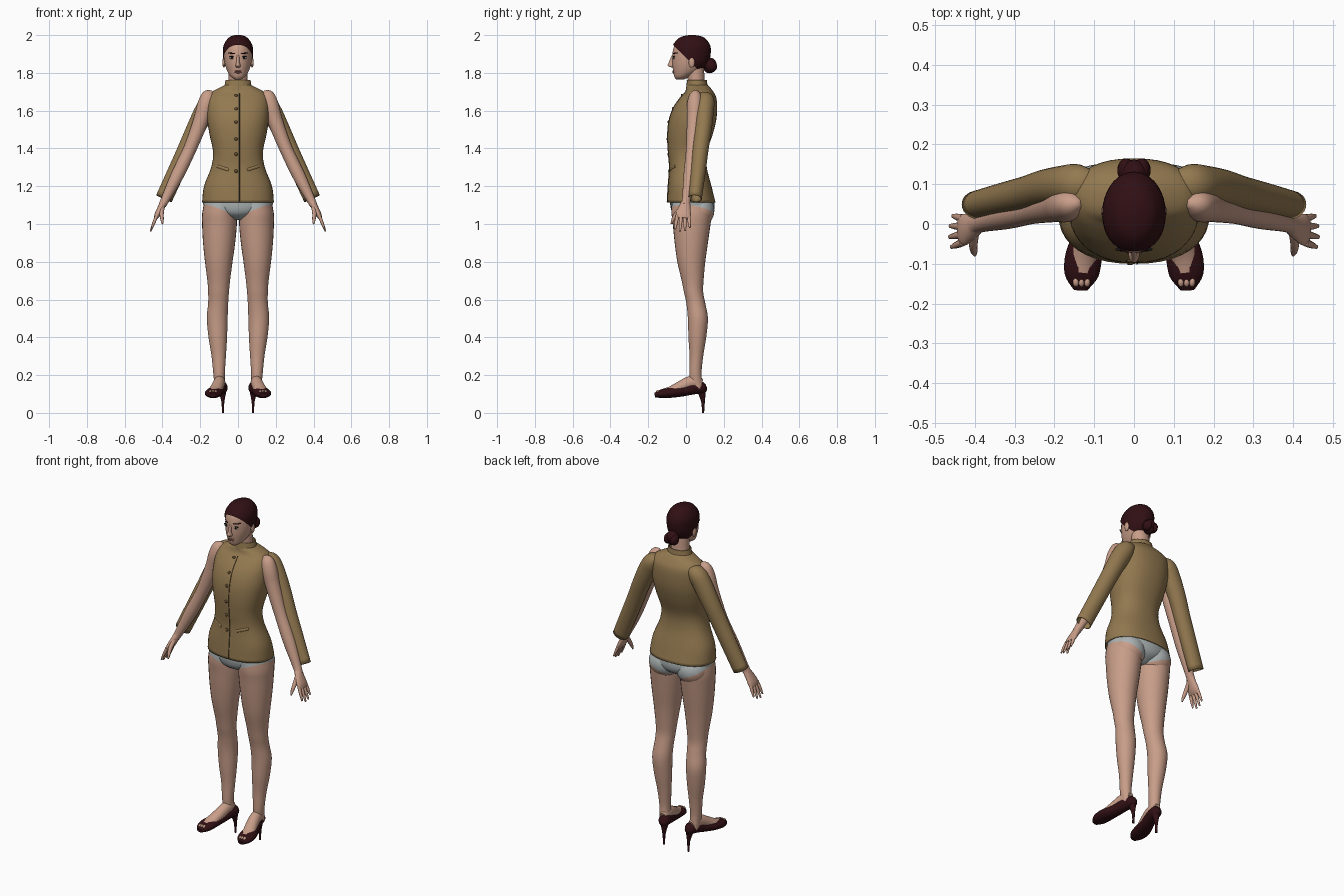
import bpy, bmesh, math
from mathutils import Vector, Matrix
from mathutils.bvhtree import BVHTree

if "Cube" in bpy.data.objects:
    bpy.data.objects.remove(bpy.data.objects["Cube"], do_unlink=True)


def material(name, r, g, b):
    mat = bpy.data.materials.new(name)
    mat.use_nodes = True
    mat.diffuse_color = (r, g, b, 1)
    shader = mat.node_tree.nodes["Principled BSDF"]
    shader.inputs["Base Color"].default_value = (r, g, b, 1)
    shader.inputs["Roughness"].default_value = 0.8
    return mat


skin = material("skin", 0.58, 0.34, 0.25)
cloth = material("olive tan cloth", 0.29, 0.19, 0.08)
maroon = material("dark maroon", 0.03, 0.005, 0.007)
grey = material("pale grey", 0.42, 0.46, 0.46)
lip_red = material("lip red", 0.35, 0.14, 0.12)
black = material("near black", 0.01, 0.008, 0.008)
bronze = material("button brown", 0.12, 0.075, 0.03)


def finish(name, bm, mats, mirror=False, shell=0):
    """Turn a bmesh into a smooth object, optionally mirrored or thickened."""
    mesh = bpy.data.meshes.new(name)
    bm.to_mesh(mesh)
    bm.free()
    mesh.shade_smooth()
    mesh.set_sharp_from_angle(angle=math.radians(55))
    for mat in mats:
        mesh.materials.append(mat)
    obj = bpy.data.objects.new(name, mesh)
    bpy.context.collection.objects.link(obj)
    if shell:
        solid = obj.modifiers.new("Thickness", 'SOLIDIFY')
        solid.thickness = shell
    if mirror:
        mod = obj.modifiers.new("Mirror", 'MIRROR')
        mod.use_mirror_merge = False
    return obj


def smooth_rows(rows, steps):
    """Catmull-Rom interpolation through (x, y, z, radius_a, radius_b) rows."""
    pts = [Vector(r) for r in rows]
    out = []
    for i in range(len(pts) - 1):
        p, q = pts[i], pts[i + 1]
        before, after = pts[max(i - 1, 0)], pts[min(i + 2, len(pts) - 1)]
        for s in range(steps):
            t = s / steps
            out.append(p * (1 - t) + q * t if steps == 1 else
                       (p * 2 + (q - before) * t
                        + (before * 2 - p * 5 + q * 4 - after) * t ** 2
                        + (p * 3 - before - q * 3 + after) * t ** 3) / 2)
    return out + [pts[-1]]


def loft_mesh(rows, ref=None, seg=28, steps=4, caps=True, power=2):
    """Skin elliptical rings; level rings without ref, else across the path."""
    bm = bmesh.new()
    path = smooth_rows(rows, steps)
    rings = []
    for i, row in enumerate(path):
        u, v = Vector((1, 0, 0)), Vector((0, 1, 0))
        if ref:
            ahead, behind = path[min(i + 1, len(path) - 1)], path[max(i - 1, 0)]
            t = Vector((ahead - behind)[:3]).normalized()
            u = Vector(ref).cross(t).normalized()
            v = t.cross(u)
        ring = []
        for k in range(seg):
            ang = math.tau * k / seg
            c, s = math.cos(ang), math.sin(ang)
            c = math.copysign(abs(c) ** (2 / power), c)
            s = math.copysign(abs(s) ** (2 / power), s)
            ring.append(bm.verts.new(Vector(row[:3]) + u * row[3] * c + v * row[4] * s))
        rings.append(ring)
    for low, high in zip(rings, rings[1:]):
        for k in range(seg):
            n = (k + 1) % seg
            bm.faces.new((low[k], low[n], high[n], high[k]))
    if caps:
        bm.faces.new(rings[0][::-1])
        bm.faces.new(rings[-1])
    return bm


def loft(name, rows, mat, mirror=False, shell=0, **options):
    return finish(name, loft_mesh(rows, **options), [mat], mirror, shell)


def blob_mesh(loc, radii, seg=20):
    bm = bmesh.new()
    bmesh.ops.create_uvsphere(bm, u_segments=seg, v_segments=seg // 2, radius=1,
                              matrix=Matrix.LocRotScale(Vector(loc), None, Vector(radii)))
    return bm


def blob(name, loc, radii, mat, mirror=False):
    return finish(name, blob_mesh(loc, radii), [mat], mirror)


def cut(bm, point, normal, remove=False):
    bmesh.ops.bisect_plane(bm, geom=bm.verts[:] + bm.edges[:] + bm.faces[:],
                           plane_co=point, plane_no=normal, clear_inner=remove)


def paint_briefs(bm):
    """Cut along the leg opening and give everything above it the second colour."""
    point, normal = Vector((0, 0, 1.03)), Vector((-0.4, 0.15, 1))
    cut(bm, point, normal)
    for face in bm.faces:
        face.material_index = int((face.calc_center_median() - point).dot(normal) > 0)
    return bm


def front_of(obj):
    """Return a function giving the front surface y at any x, z."""
    mesh = obj.data
    tree = BVHTree.FromPolygons([v.co for v in mesh.vertices],
                                [p.vertices[:] for p in mesh.polygons])
    return lambda x, z: tree.ray_cast(Vector((x, -1, z)), Vector((0, 1, 0)))[0].y


ALONG_ARM, ALONG_FOOT = (0, 1, 0), (0, 0, 1)

# Legs, hips and briefs
leg = [(.095, .06, .13, .027, .034), (.1, .05, .2, .03, .032), (.102, .055, .3, .038, .036),
       (.107, .06, .4, .049, .047), (.11, .063, .5, .055, .053), (.105, .052, .58, .053, .05),
       (.103, .04, .64, .055, .051), (.102, .035, .7, .06, .058), (.102, .028, .8, .073, .074),
       (.1, .028, .9, .085, .088), (.098, .03, 1, .092, .1), (.098, .03, 1.06, .091, .107),
       (.09, .03, 1.13, .085, .105)]
finish("leg", paint_briefs(loft_mesh(leg)), [skin, grey], mirror=True)
finish("buttock", paint_briefs(blob_mesh((.088, .068, 1.07), (.09, .082, .085), 32)),
       [skin, grey], mirror=True)
loft("briefs", [(0, .035, 1.02, .03, .05), (0, .035, 1.05, .12, .1),
                (0, .035, 1.09, .18, .117), (0, .03, 1.15, .18, .115)], grey)

# Feet and peep-toe stiletto shoes
loft("foot", [(.093, .08, .15, .02, .03), (.096, .05, .16, .029, .036), (.1, .015, .157, .031, .035),
              (.11, -.03, .137, .033, .031), (.124, -.08, .115, .035, .026),
              (.13, -.12, .108, .03, .02)], skin, True, ref=ALONG_FOOT)
loft("shoe", [(.08, .107, .14, .01, .014), (.083, .09, .135, .029, .031), (.094, .04, .13, .034, .032),
              (.11, -.02, .115, .037, .028), (.126, -.08, .108, .046, .028),
              (.132, -.13, .101, .042, .023), (.134, -.165, .094, .018, .012)],
     maroon, True, ref=ALONG_FOOT)
loft("shoe_heel", [(.08, .09, 0, .006, .006), (.08, .09, .06, .008, .01),
                   (.083, .08, .125, .024, .026)], maroon, True)
for i in range(3):
    blob("toe", (.118 + .014 * i, -.145, .113), (.008, .013, .009), skin, True)

# Jacket body, collar and sleeves
jacket = loft("jacket_body", [
    (0, .028, 1.115, .19, .128), (0, .02, 1.2, .18, .115), (0, .011, 1.3, .142, .099),
    (0, .008, 1.38, .132, .102), (0, .021, 1.47, .15, .119), (0, .035, 1.55, .163, .125),
    (0, .05, 1.62, .165, .115), (0, .065, 1.67, .16, .095), (0, .07, 1.7, .138, .075),
    (0, .064, 1.725, .09, .062), (0, .058, 1.74, .06, .05)],
    cloth, shell=.005, seg=40, caps=False, power=2.3)
loft("collar", [(0, .06, 1.715, .076, .06), (0, .058, 1.74, .07, .055), (0, .058, 1.762, .066, .052)],
     cloth, shell=.006, caps=False)
loft("sleeve", [(.095, .1, 1.675, .02, .03), (.14, .1, 1.655, .048, .05), (.176, .097, 1.6, .053, .05),
                (.226, .09, 1.5, .049, .046), (.271, .077, 1.4, .047, .043),
                (.33, .063, 1.27, .046, .04), (.392, .048, 1.135, .045, .036)],
     cloth, True, .004, ref=ALONG_ARM, caps=False)

# Buttons, front edge and pocket welts lying on the jacket
jacket_front = front_of(jacket)
for z in (1.68, 1.61, 1.54, 1.45, 1.37, 1.28):
    blob("button", (-.01, jacket_front(-.01, z), z), (.009, .006, .009), bronze)
edge = [1.12 + i * .03 for i in range(20)]
loft("front_edge", [(.008, jacket_front(.008, z), z, .002, .003) for z in edge], bronze, seg=6, steps=1)
loft("pocket_welt", [(x, jacket_front(x, 1.27 + x / 3), 1.27 + x / 3, .008, .004)
                     for x in (.05, .065, .08, .095, .11)], cloth, True, ref=ALONG_ARM, seg=8, steps=1)

# Arms and hands
loft("arm", [(.135, .052, 1.702, .008, .008), (.152, .05, 1.68, .038, .032), (.17, .047, 1.63, .045, .042),
             (.192, .045, 1.56, .041, .04), (.225, .04, 1.47, .037, .037), (.262, .033, 1.38, .034, .034),
             (.32, .02, 1.26, .034, .033), (.385, .002, 1.13, .023, .023),
             (.4, -.005, 1.1, .02, .026)], skin, True, ref=ALONG_ARM)
loft("palm", [(.39, .001, 1.12, .019, .022), (.408, -.008, 1.085, .018, .032),
              (.426, -.014, 1.05, .016, .04), (.436, -.016, 1.03, .01, .036)],
     skin, True, ref=ALONG_ARM)
for i, length in enumerate((.8, 1, 1.05, .9)):
    y = .014 - i * .02
    start = Vector((.43, y, 1.045))
    reach = Vector((.032, .008 - i * .007, -.08)) * length
    mid, tip = start + reach / 2, start + reach
    loft("finger", [(*start, .009, .01), (*mid, .008, .009), (*tip, .004, .005)],
         skin, True, ref=ALONG_ARM, seg=10)
loft("thumb", [(.4, -.02, 1.09, .012, .014), (.404, -.05, 1.055, .011, .012),
               (.402, -.068, 1.025, .009, .009), (.4, -.078, 1, .004, .004)],
     skin, True, ref=ALONG_ARM, seg=12)

# Neck and head
loft("neck", [(0, .06, 1.68, .06, .05), (0, .055, 1.75, .052, .045), (0, .05, 1.83, .05, .045)], skin)
head_rows = [(0, -.03, 1.766, .018, .022), (0, -.021, 1.78, .038, .041), (0, .004, 1.81, .057, .072),
             (0, .02, 1.85, .07, .093), (0, .026, 1.9, .074, .098), (0, .029, 1.94, .07, .092),
             (0, .031, 1.974, .05, .067), (0, .032, 1.988, .03, .04), (0, .032, 1.994, .008, .01)]
head = loft("head", head_rows, skin, seg=36)

# Hair swept back into a knot
hair = loft_mesh([(x, y, z + .006, a + .006, b + .007) for x, y, z, a, b in head_rows], seg=36)
cut(hair, (0, 0, 1.88), (0, 1, 1), remove=True)
finish("hair", hair, [maroon])
blob("hair_knot", (0, .125, 1.845), (.034, .037, .036), maroon)
blob("hair_knot_side", (.02, .135, 1.835), (.022, .03, .03), maroon, True)
blob("hair_knot_base", (0, .125, 1.82), (.026, .03, .022), maroon)

# Face details
face = front_of(head)
loft("nose", [(0, face(0, 1.83) + .004, 1.828, .008, .008), (0, -.076, 1.838, .014, .021),
              (0, -.074, 1.855, .009, .018), (0, -.07, 1.885, .007, .009),
              (0, -.066, 1.9, .004, .004)], skin, seg=14)
blob("eye", (.031, face(.031, 1.88), 1.88), (.014, .004, .007), grey, True)
blob("iris", (.031, face(.031, 1.88) - .002, 1.88), (.006, .004, .006), black, True)
blob("eyelash", (.031, face(.031, 1.887), 1.887), (.016, .005, .003), black, True)
brow = [(x, face(x, 1.9), 1.9 + x / 9, .003, .003) for x in (.016, .028, .04, .05)]
loft("eyebrow", brow, maroon, True, ref=ALONG_ARM, seg=8)
for z in (1.802, 1.809):
    blob("lip", (0, face(0, z) + .001, z), (.019, .006, .0045), lip_red)
blob("ear", (.075, .03, 1.855), (.008, .016, .027), skin, True)
